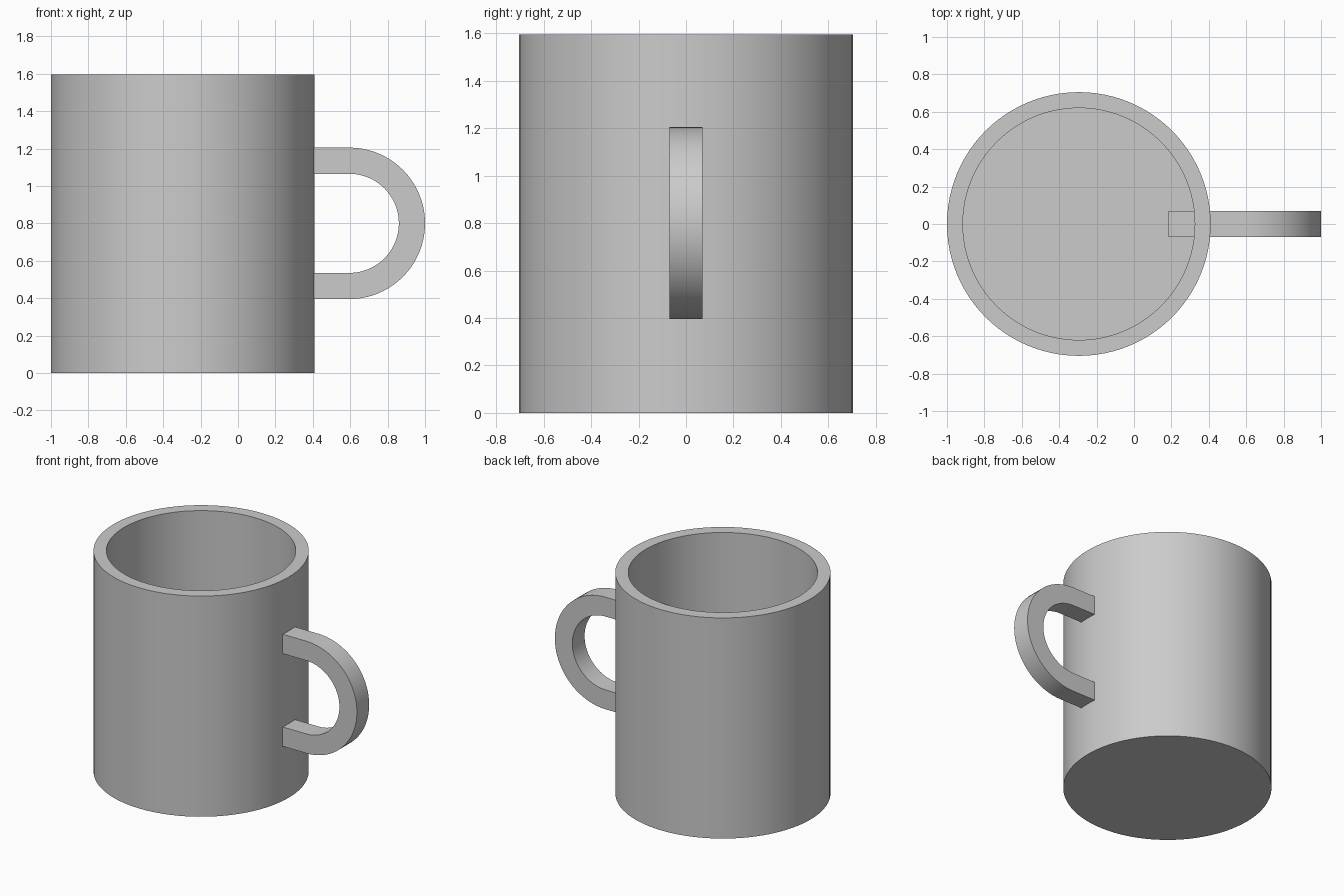
import bpy, bmesh
from math import pi, cos, sin, radians

cube = bpy.data.objects.get("Cube")
if cube:
    bpy.data.objects.remove(cube, do_unlink=True)

CUP_X, RADIUS, HEIGHT, WALL = -0.295, 0.705, 1.595, 0.085
SEGMENTS = 96

grey = bpy.data.materials.new("light grey")
grey.use_nodes = True
colour = (0.6, 0.6, 0.6, 1)
grey.diffuse_color = colour
grey.node_tree.nodes["Principled BSDF"].inputs["Base Color"].default_value = colour


def finish(name, bm):
    """Turn a bmesh into a named, smooth-shaded object with sharp edges kept."""
    bmesh.ops.recalc_face_normals(bm, faces=bm.faces)
    mesh = bpy.data.meshes.new(name)
    bm.to_mesh(mesh)
    bm.free()
    obj = bpy.data.objects.new(name, mesh)
    bpy.context.collection.objects.link(obj)
    mesh.materials.append(grey)
    bpy.ops.object.select_all(action='DESELECT')
    obj.select_set(True)
    bpy.context.view_layer.objects.active = obj
    bpy.ops.object.shade_smooth_by_angle(angle=radians(30))
    return obj


# Cup: rings from the base up the outside, over the rim and down to the floor
bm = bmesh.new()
inner = RADIUS - WALL
rings = []
for r, z in [(RADIUS, 0), (RADIUS, HEIGHT), (inner, HEIGHT), (inner, WALL)]:
    rings.append([bm.verts.new((CUP_X + r * cos(2 * pi * i / SEGMENTS),
                                r * sin(2 * pi * i / SEGMENTS), z))
                  for i in range(SEGMENTS)])
for low, high in zip(rings, rings[1:]):
    for i in range(SEGMENTS):
        j = (i + 1) % SEGMENTS
        bm.faces.new((low[i], low[j], high[j], high[i]))
bm.faces.new(rings[0])
bm.faces.new(rings[-1])
finish("cup", bm)

# Handle: a square section swept along a half circle with straight ends
BEND_X, MID_Z, ROOT_X = 0.595, 0.8, 0.185
OUTER, INNER, HALF_WIDTH = 0.405, 0.265, 0.07
ARC_STEPS = 40
bm = bmesh.new()
path = [(ROOT_X, pi / 2)]
path += [(BEND_X, pi / 2 - pi * i / ARC_STEPS) for i in range(ARC_STEPS + 1)]
path += [(ROOT_X, -pi / 2)]
sections = []
for x, a in path:
    sections.append([bm.verts.new((x + r * cos(a), y, MID_Z + r * sin(a)))
                     for r, y in ((OUTER, -HALF_WIDTH), (OUTER, HALF_WIDTH),
                                  (INNER, HALF_WIDTH), (INNER, -HALF_WIDTH))])
for s, t in zip(sections, sections[1:]):
    for i in range(4):
        j = (i + 1) % 4
        bm.faces.new((s[i], s[j], t[j], t[i]))
bm.faces.new(sections[0])
bm.faces.new(sections[-1])
finish("handle", bm)
